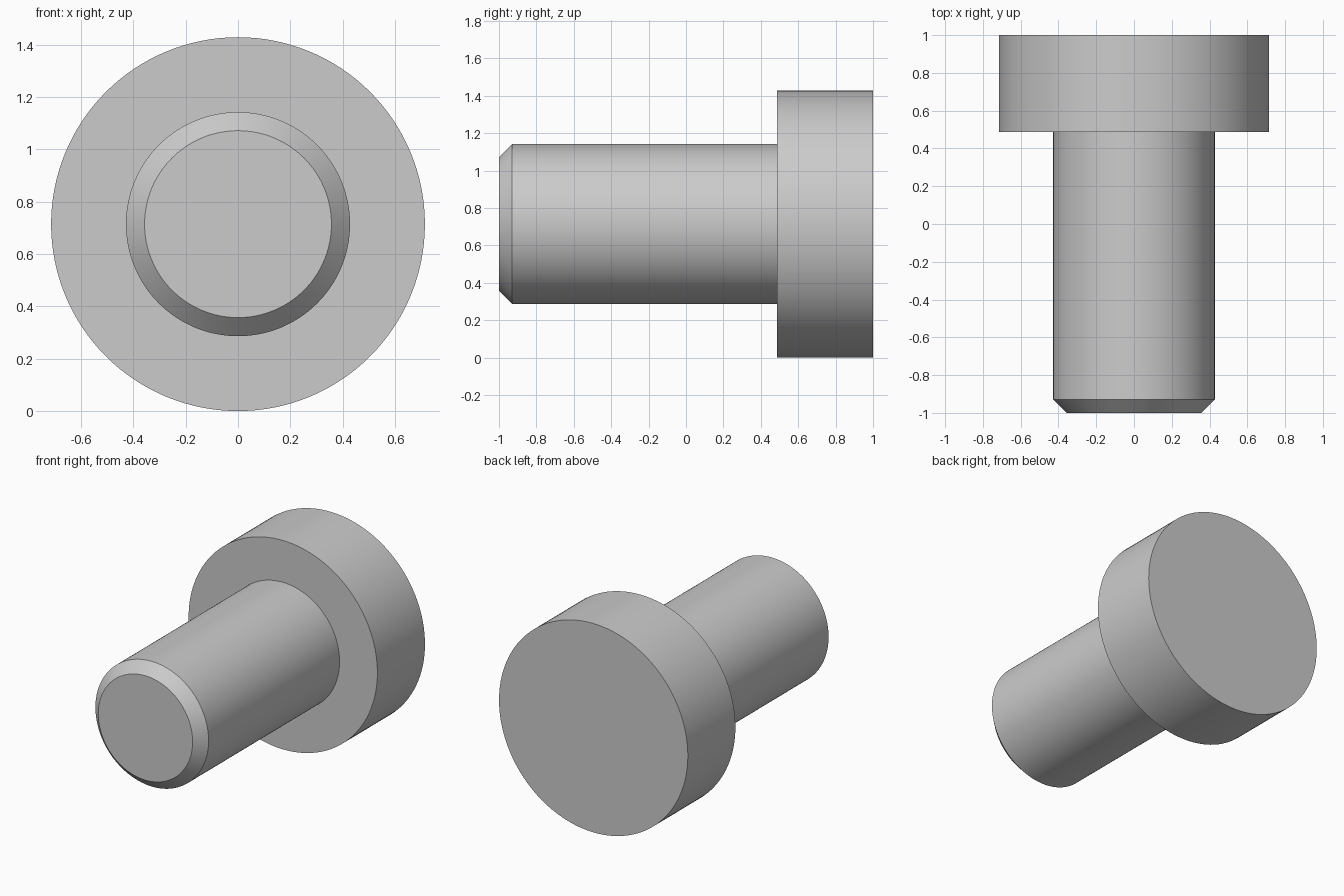
import bpy
import bmesh
import math
from mathutils import Matrix, Vector

cube = bpy.data.objects.get("Cube")
if cube:
    bpy.data.objects.remove(cube, do_unlink=True)

HEAD_R, SHANK_R, TIP_R = 0.714, 0.428, 0.357
TIP_Y, CHAMFER_Y, HEAD_Y, BACK_Y = -1.0, -0.929, 0.486, 1.0
SEGMENTS = 128

steel = bpy.data.materials.new("plain_grey")
steel.use_nodes = True
grey = (0.6, 0.6, 0.6, 1.0)
steel.diffuse_color = grey
steel.node_tree.nodes["Principled BSDF"].inputs["Base Color"].default_value = grey

# Half outline of the pin, from tip centre to back centre: (radius, y)
profile = [(0, TIP_Y), (TIP_R, TIP_Y), (SHANK_R, CHAMFER_Y), (SHANK_R, HEAD_Y),
           (HEAD_R, HEAD_Y), (HEAD_R, BACK_Y), (0, BACK_Y)]

# Turn the outline around the long axis
bm = bmesh.new()
verts = [bm.verts.new((0, y, r)) for r, y in profile]
edges = [bm.edges.new(pair) for pair in zip(verts, verts[1:])]
bmesh.ops.spin(bm, geom=verts + edges, cent=(0, 0, 0), axis=(0, 1, 0),
               angle=math.tau, steps=SEGMENTS, use_merge=True)
bmesh.ops.remove_doubles(bm, verts=bm.verts, dist=0.0001)
bmesh.ops.recalc_face_normals(bm, faces=bm.faces)
bmesh.ops.transform(bm, matrix=Matrix.Translation(Vector((0, 0, HEAD_R))), verts=bm.verts)

mesh = bpy.data.meshes.new("headed_pin")
bm.to_mesh(mesh)
bm.free()
mesh.materials.append(steel)
pin = bpy.data.objects.new("headed_pin", mesh)
bpy.context.collection.objects.link(pin)

# Smooth round walls with crisp rims
bpy.ops.object.select_all(action='DESELECT')
pin.select_set(True)
bpy.context.view_layer.objects.active = pin
bpy.ops.object.shade_smooth_by_angle(angle=math.radians(30))
